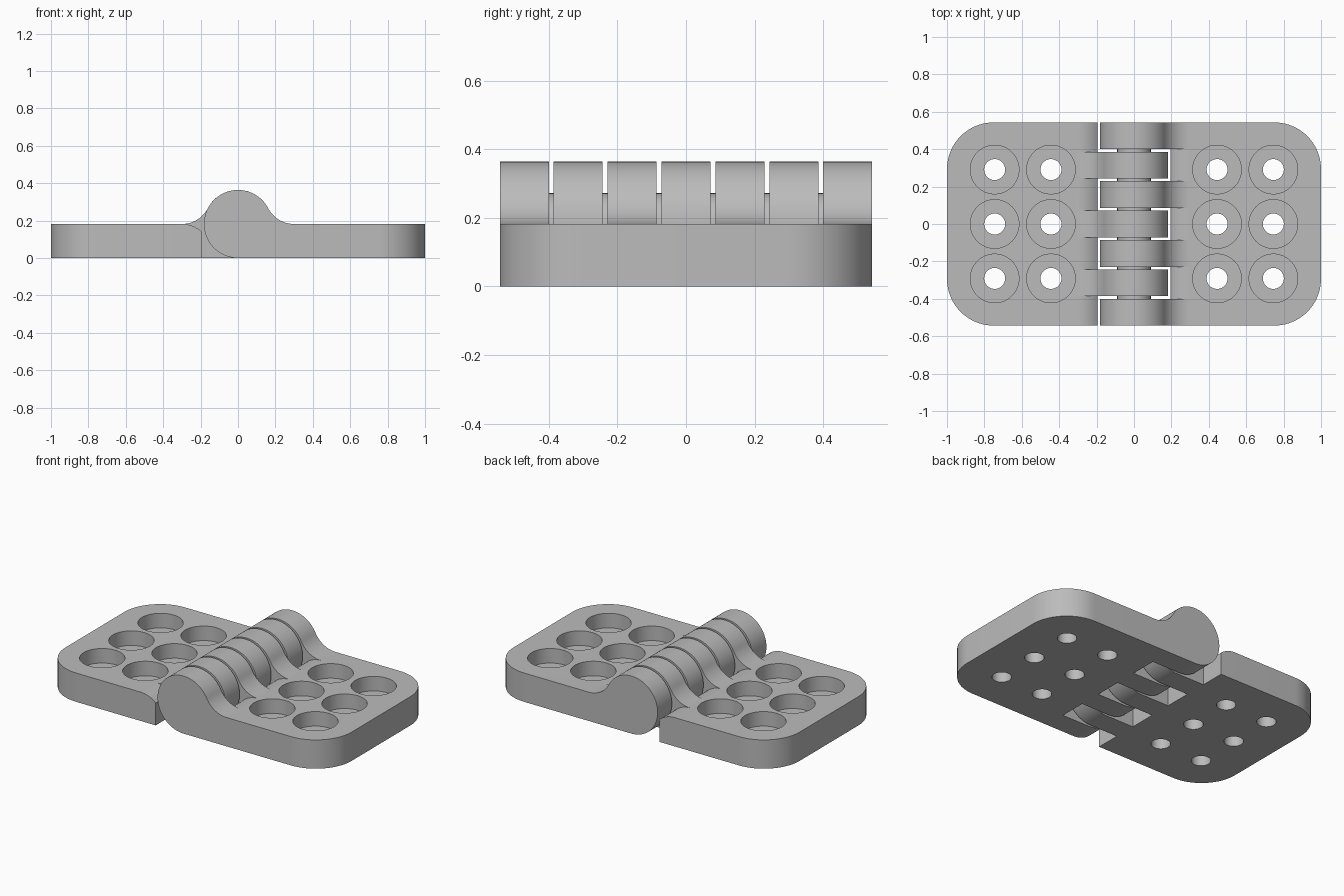
import bpy
import bmesh
from math import pi, cos, sin, atan2, acos, sqrt, radians
from mathutils import Matrix

if "Cube" in bpy.data.objects:
    bpy.data.objects.remove(bpy.data.objects["Cube"])

R = 0.182              # barrel radius and leaf thickness
FIL = 0.156            # fillet between barrel and leaf
XF = sqrt((R + FIL) ** 2 - FIL ** 2)   # where the fillet meets the leaf
CLEAR = 0.195          # free edge of a leaf beside the other leaf's knuckle
HALF = 0.543           # half length of the hinge
GAP = 0.0145
KNUCKLES = 7
WIDTH = (2 * HALF - (KNUCKLES - 1) * GAP) / KNUCKLES
CORNER = 0.25

grey = bpy.data.materials.new("plain grey")
grey.use_nodes = True
colour = (0.5, 0.5, 0.5, 1)
grey.diffuse_color = colour
grey.node_tree.nodes["Principled BSDF"].inputs["Base Color"].default_value = colour


def arc(cx, cy, r, a, b, n):
    return [(cx + r * cos(a + (b - a) * i / n), cy + r * sin(a + (b - a) * i / n))
            for i in range(n + 1)]


def finish(bm, name):
    bmesh.ops.recalc_face_normals(bm, faces=bm.faces)
    mesh = bpy.data.meshes.new(name)
    bm.to_mesh(mesh)
    bm.free()
    mesh.materials.append(grey)
    ob = bpy.data.objects.new(name, mesh)
    bpy.context.collection.objects.link(ob)
    return ob


def prism(name, points, direction):
    """Extrude a closed loop of 3D points along a direction."""
    bm = bmesh.new()
    face = bm.faces.new([bm.verts.new(p) for p in points])
    new = bmesh.ops.extrude_face_region(bm, geom=[face])["geom"]
    bmesh.ops.translate(bm, vec=direction,
                        verts=[v for v in new if isinstance(v, bmesh.types.BMVert)])
    return finish(bm, name)


def cylinder(name, r, depth, centre, rot=Matrix(), segments=64):
    bm = bmesh.new()
    bmesh.ops.create_cone(bm, cap_ends=True, segments=segments, radius1=r, radius2=r,
                          depth=depth, matrix=Matrix.Translation(centre) @ rot)
    return finish(bm, name)


def combine(ob, other, operation):
    mod = ob.modifiers.new("combine", "BOOLEAN")
    mod.operation, mod.object, mod.solver = operation, other, "EXACT"
    bpy.context.view_layer.objects.active = ob
    bpy.ops.object.modifier_apply(modifier=mod.name)
    bpy.data.objects.remove(other)


def smooth(ob):
    bpy.ops.object.select_all(action="DESELECT")
    ob.select_set(True)
    bpy.context.view_layer.objects.active = ob
    bpy.ops.object.shade_smooth_by_angle(angle=radians(30))


# Cross-sections (x, z) of the hinge side of a leaf
tangent = atan2(FIL, XF)
knuckle_profile = (arc(XF, R + FIL, FIL, 1.5 * pi, pi + tangent, 16)
                   + arc(0, R, R, tangent, 1.5 * pi, 56)[1:] + [(XF, 0)])
edge_profile = (arc(XF, R - FIL, FIL, pi / 2, acos((CLEAR - XF) / FIL), 12)
                + [(CLEAR, 0), (XF, 0)])

# Outline (x, y) of the flat, round-cornered part
leaf_outline = ([(XF, -HALF)]
                + arc(1 - CORNER, -HALF + CORNER, CORNER, -pi / 2, 0, 20)
                + arc(1 - CORNER, HALF - CORNER, CORNER, 0, pi / 2, 20)
                + [(XF, HALF)])


def make_leaf(name, side, parity):
    leaf = prism(name, [(side * x, y, 0) for x, y in leaf_outline], (0, 0, R))

    # Countersunk screw holes
    for x in (0.444, 0.745):
        for y in (-0.291, 0, 0.291):
            combine(leaf, cylinder("bore", 0.056, 1, (side * x, y, 0)), "DIFFERENCE")
            combine(leaf, cylinder("recess", 0.13, 0.2, (side * x, y, 0.19)), "DIFFERENCE")

    # Own knuckles, with rounded clearance edges between them
    def strip(profile, y0, y1):
        part = prism("strip", [(side * x, y0, z) for x, z in profile], (0, y1 - y0, 0))
        combine(leaf, part, "UNION")

    end = -HALF
    for i in range(parity, KNUCKLES, 2):
        y0 = -HALF + i * (WIDTH + GAP)
        if y0 - end > 0.01:
            strip(edge_profile, end, y0)
        end = y0 + WIDTH
        strip(knuckle_profile, y0, end)
    if HALF - end > 0.01:
        strip(edge_profile, end, HALF)
    smooth(leaf)


make_leaf("left_leaf", 1, 0)
make_leaf("right_leaf", -1, 1)

# Pin running through the knuckles
pin = cylinder("hinge_pin", 0.09, 1.0, (0, 0, R), Matrix.Rotation(pi / 2, 4, "X"), 48)
smooth(pin)
